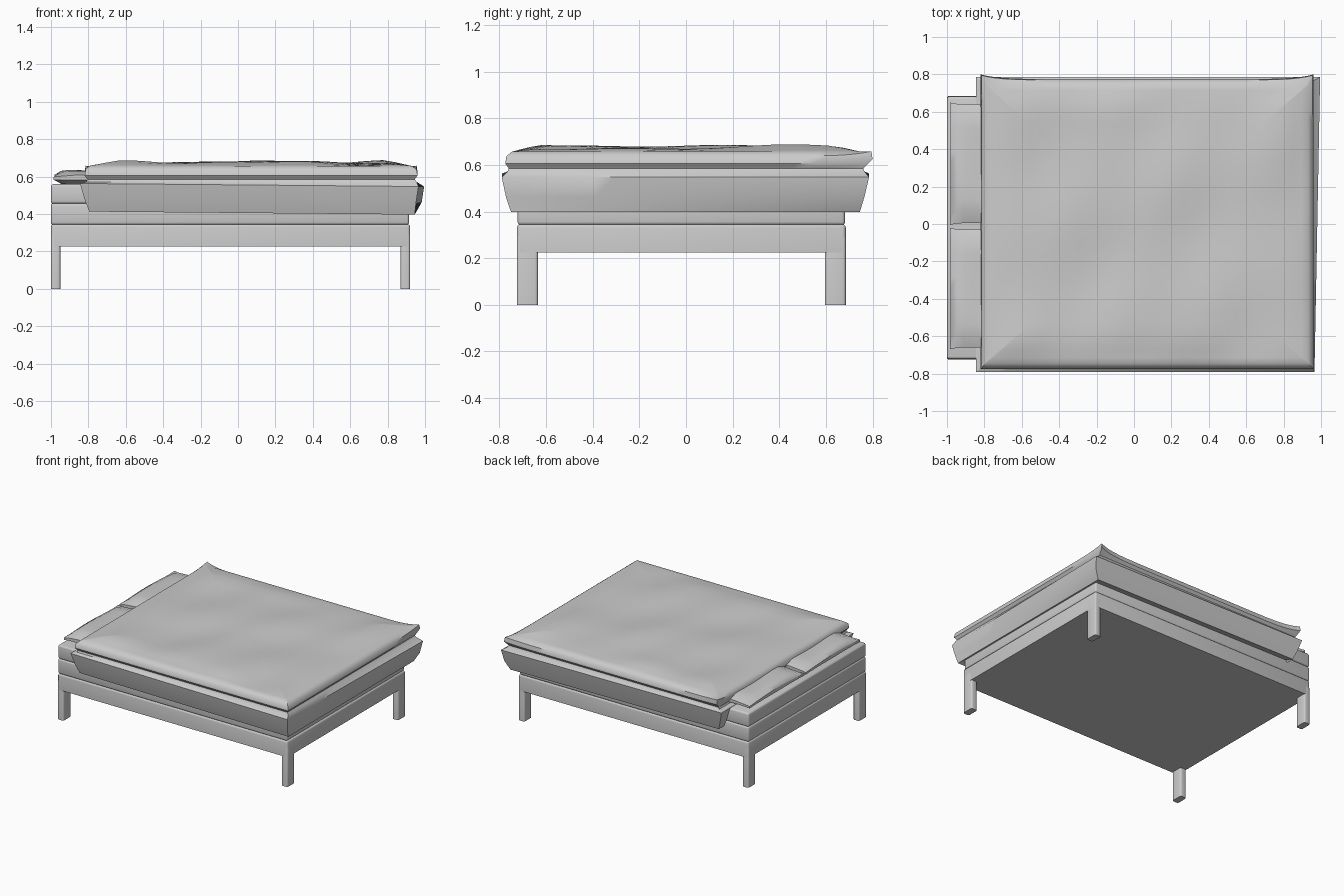
import bpy, bmesh, math

cube = bpy.data.objects.get("Cube")
if cube:
    bpy.data.objects.remove(cube)

GREY = (0.6, 0.6, 0.6, 1)
mat = bpy.data.materials.new("light_grey")
mat.use_nodes = True
mat.diffuse_color = GREY
mat.node_tree.nodes["Principled BSDF"].inputs["Base Color"].default_value = GREY


def finish(bm, name, angle=50):
    bmesh.ops.recalc_face_normals(bm, faces=bm.faces)
    me = bpy.data.meshes.new(name)
    bm.to_mesh(me)
    bm.free()
    me.materials.append(mat)
    ob = bpy.data.objects.new(name, me)
    bpy.context.collection.objects.link(ob)
    bpy.ops.object.select_all(action='DESELECT')
    bpy.context.view_layer.objects.active = ob
    ob.select_set(True)
    bpy.ops.object.shade_smooth_by_angle(angle=math.radians(angle))
    return ob


def box(name, x0, x1, y0, y1, z0, z1, r, keep_ends=()):
    """Rounded box; edges lying flat at a height in keep_ends stay sharp."""
    bm = bmesh.new()
    bmesh.ops.create_cube(bm, size=1)
    for v in bm.verts:
        v.co = ((x0 + x1) / 2 + v.co.x * (x1 - x0),
                (y0 + y1) / 2 + v.co.y * (y1 - y0),
                (z0 + z1) / 2 + v.co.z * (z1 - z0))
    edges = [e for e in bm.edges
             if not any(all(abs(v.co.z - z) < 1e-4 for v in e.verts) for z in keep_ends)]
    bmesh.ops.bevel(bm, geom=edges, offset=r, segments=3, profile=0.5, affect='EDGES')
    return finish(bm, name)


# Frame and legs
X0, X1, Y0, Y1 = -1.0, 0.92, -0.725, 0.685
box("bed_frame", X0, X1, Y0, Y1, 0.225, 0.345, 0.014, keep_ends=(0.225,))
for side, y in (("front", Y0), ("back", Y1 - 0.09)):
    for end, x in (("head", X0), ("foot", X1 - 0.05)):
        box(f"{side}_{end}_leg", x, x + 0.05, y, y + 0.09, 0, 0.3, 0.012, keep_ends=(0,))

# Two mattress layers
box("lower_mattress", X0, X1 - 0.005, Y0 + 0.003, Y1 - 0.003, 0.342, 0.457, 0.014)
box("upper_mattress", X0, X1 - 0.01, Y0 + 0.003, Y1 - 0.003, 0.455, 0.56, 0.014)


# Pillows, soft slabs with a gentle crumple and pinched corners
def pillow(name, y0, y1):
    bm = bmesh.new()
    bmesh.ops.create_cube(bm, size=2)
    bmesh.ops.subdivide_edges(bm, edges=bm.edges, cuts=9, use_grid_fill=True)
    for v in bm.verts:
        u, w, h = v.co
        thick = 0.3 + 0.7 * (1 - u ** 8) * (1 - w ** 8)
        pinch = 1 + 0.03 * abs(u * w) ** 6
        x = -0.81 + 0.17 * u * pinch
        y = (y0 + y1) / 2 + (y1 - y0) / 2 * w * pinch
        z = 0.593 + 0.036 * h * thick
        if h > 0:
            z += 0.006 * math.sin(9 * y + 14 * x)
        v.co = (x, y, z)
    finish(bm, name, 60)


pillow("front_pillow", -0.66, -0.03)
pillow("back_pillow", 0.005, 0.64)


# Duvet: stacked rectangular rings for the skirt and rim, then a puffy top
def bump(x, y):
    return (0.674 + 0.006 * math.sin(7 * x + 2 * y + 1) + 0.005 * math.sin(9 * y - 3 * x)
            + 0.004 * math.sin(13 * x - 5 * y))


RINGS = [  # x0, x1, y0, y1, z
    (-0.79, 0.90, -0.70, 0.66, 0.43),
    (-0.795, 0.945, -0.75, 0.745, 0.405),
    (-0.82, 0.967, -0.772, 0.765, 0.47),
    (-0.845, 0.98, -0.79, 0.785, 0.555),
    (-0.81, 0.955, -0.765, 0.765, 0.572),
    (-0.805, 0.945, -0.76, 0.76, 0.585),
    (-0.82, 0.96, -0.775, 0.775, 0.605),
    (-0.815, 0.955, -0.77, 0.77, 0.638),
    (-0.795, 0.93, -0.745, 0.745, 0.657),
]
N = 24


def outline():
    """Points round a unit square, closer together near the corners."""
    for k in range(4):
        for i in range(N):
            t = math.sin((i / N - 0.5) * math.pi)
            yield [(t, -1), (1, t), (-t, 1), (-1, -t)][k]


bm = bmesh.new()
loops = []
for n, (x0, x1, y0, y1, z) in enumerate(RINGS):
    loop = []
    for u, w in outline():
        corner = abs(u * w) ** 10
        x = (x0 + x1) / 2 + u * (x1 - x0) / 2
        y = (y0 + y1) / 2 + w * (y1 - y0) / 2
        dz = -0.008 * u if n < 4 else 0
        if n in (2, 3):                      # skewed foot edge
            x += 0.015 * max(u, 0) ** 4 * w
        if n in (6, 7):                      # raised ears on the back corners
            y += 0.025 * corner * max(w, 0)
            dz += 0.02 * corner * max(w, 0)
        loop.append(bm.verts.new((x, y, z + dz)))
    loops.append(loop)
x0, x1, y0, y1, z = RINGS[-1]
for s in (0.96, 0.9, 0.82, 0.72, 0.62, 0.52, 0.42, 0.32, 0.22, 0.12, 0.04):
    loop = []
    for u, w in outline():
        x = (x0 + x1) / 2 + s * u * (x1 - x0) / 2
        y = (y0 + y1) / 2 + s * w * (y1 - y0) / 2
        f = min(1, (1 - s) / 0.16)
        loop.append(bm.verts.new((x, y, z + f * (bump(x, y) - z))))
    loops.append(loop)
for a, b in zip(loops, loops[1:]):
    for i in range(len(a)):
        j = (i + 1) % len(a)
        bm.faces.new((a[i], a[j], b[j], b[i]))
bm.faces.new(loops[0][::-1])
bm.faces.new(loops[-1])
finish(bm, "duvet", 45)
